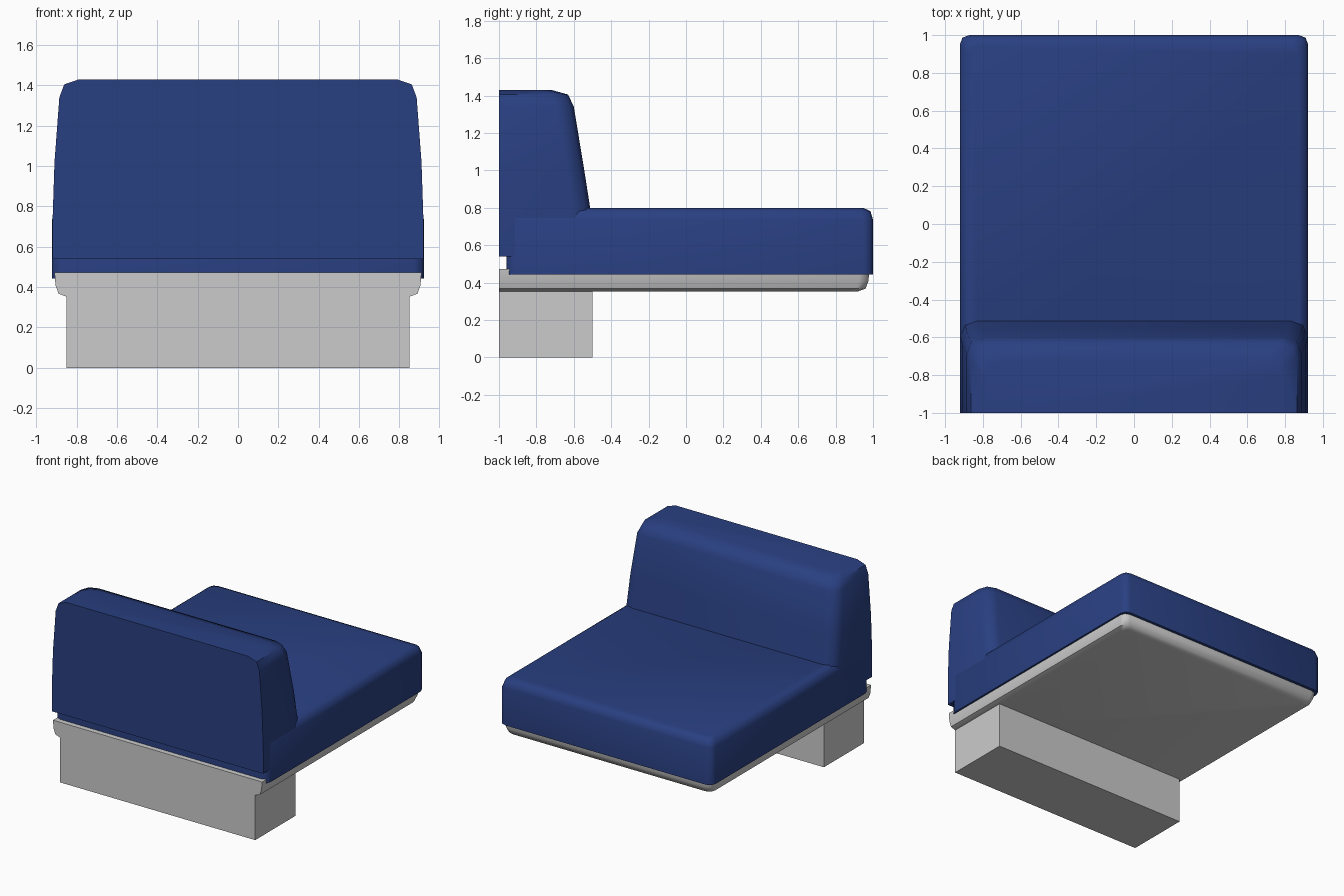
import bpy, bmesh, math

if "Cube" in bpy.data.objects:
    bpy.data.objects.remove(bpy.data.objects["Cube"])


def material(name, color):
    m = bpy.data.materials.new(name)
    m.diffuse_color = color
    m.use_nodes = True
    m.node_tree.nodes["Principled BSDF"].inputs["Base Color"].default_value = m.diffuse_color
    return m


def ring(w, back, front, r, round_back):
    """Half-plan mirrored to a full outline with softened corners."""
    k = r * 0.27
    half = [(w, front - r), (w - k, front - k), (w - r, front)]
    if round_back:
        half = [(w - r, back), (w - k, back + k), (w, back + r)] + half
    else:
        half = [(w, back)] + half
    return half + [(-x, y) for x, y in reversed(half)]


def loft(name, levels, back, r, round_back=False, mat=None):
    """Stack outlines (z, half width, front y, back inset) and cap both ends."""
    bm = bmesh.new()
    rings = []
    for z, w, front, inset in levels:
        pts = ring(w, back + inset, front, r, round_back)
        rings.append([bm.verts.new((x, y, z)) for x, y in pts])
    n = len(rings[0])
    for a, b in zip(rings, rings[1:]):
        for i in range(n):
            j = (i + 1) % n
            bm.faces.new((a[i], a[j], b[j], b[i]))
    bm.faces.new(rings[0][::-1])
    bm.faces.new(rings[-1])
    bmesh.ops.recalc_face_normals(bm, faces=bm.faces)
    me = bpy.data.meshes.new(name)
    bm.to_mesh(me)
    bm.free()
    ob = bpy.data.objects.new(name, me)
    bpy.context.collection.objects.link(ob)
    if mat:
        me.materials.append(mat)
    bpy.ops.object.select_all(action='DESELECT')
    ob.select_set(True)
    bpy.context.view_layer.objects.active = ob
    bpy.ops.object.shade_smooth_by_angle(angle=math.radians(50))
    return ob


blue = material("blue_fabric", (0.022, 0.05, 0.22, 1))

# Pedestal under the rear
bpy.ops.mesh.primitive_cube_add(size=1, location=(0, -0.75, 0.178))
pedestal = bpy.context.object
pedestal.name = "pedestal"
pedestal.scale = (1.70, 0.50, 0.356)

# Grey tray with rounded underside
loft("tray", [(0.353, 0.85, 0.92, 0), (0.367, 0.89, 0.96, 0),
              (0.41, 0.905, 0.976, 0), (0.473, 0.91, 0.98, 0)], -1.0, 0.05)

# Seat cushion with rounded top edge
loft("seat_cushion", [(0.442, 0.922, 1.0, 0), (0.735, 0.922, 1.0, 0),
                      (0.782, 0.908, 0.986, 0.014), (0.798, 0.872, 0.95, 0.05)],
     -0.96, 0.05, True, blue)

# Backrest, flat behind and leaning in front
loft("backrest", [(0.54, 0.92, -0.47, 0), (0.72, 0.92, -0.50, 0), (1.02, 0.91, -0.547, 0),
                  (1.34, 0.886, -0.60, 0), (1.405, 0.862, -0.63, 0),
                  (1.43, 0.79, -0.72, 0)], -1.0, 0.09, False, blue)
